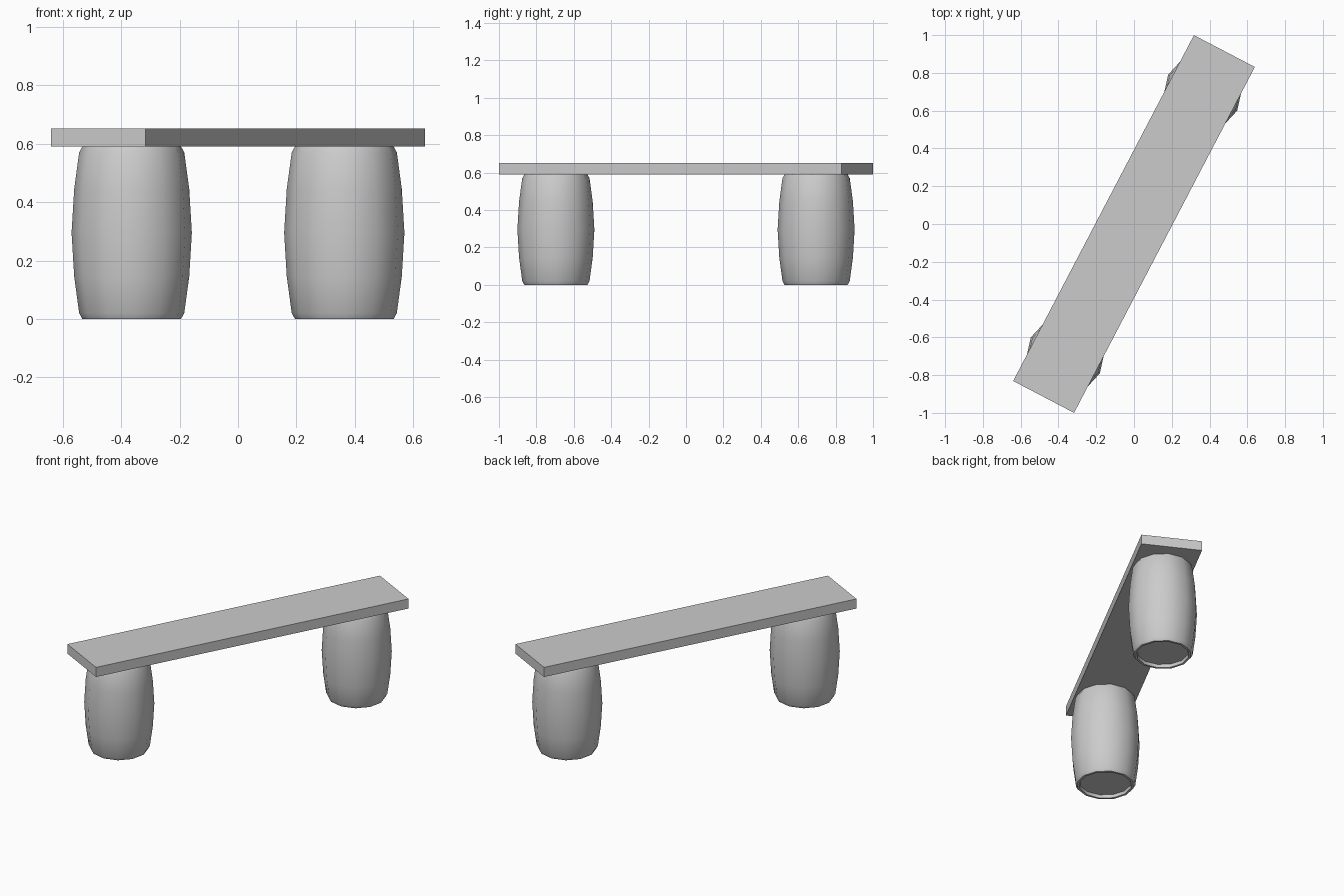
import bpy, bmesh
from math import sin, cos, pi, radians

if "Cube" in bpy.data.objects:
    bpy.data.objects.remove(bpy.data.objects["Cube"])

ANGLE = radians(62.4)   # direction of the bench's long axis
H = 0.59                # barrel height
SIDES = 12


def finish(bm, name, loc):
    bmesh.ops.recalc_face_normals(bm, faces=bm.faces)
    me = bpy.data.meshes.new(name)
    bm.to_mesh(me)
    bm.free()
    ob = bpy.data.objects.new(name, me)
    bpy.context.collection.objects.link(ob)
    ob.location = loc
    ob.rotation_euler.z = ANGLE
    return ob


def barrel(name, loc):
    # lower half: recessed head, rim, bulging staves; the upper half mirrors it
    half = [(0.152, 0.02), (0.155, 0.0), (0.169, 0.0), (0.180, 0.02), (0.197, 0.145)]
    profile = half + [(0.206, H / 2)] + [(r, H - z) for r, z in reversed(half)]
    bm = bmesh.new()
    rings = [[bm.verts.new((r * cos(2 * pi * i / SIDES), r * sin(2 * pi * i / SIDES), z))
              for i in range(SIDES)] for r, z in profile]
    for a, b in zip(rings, rings[1:]):
        for i in range(SIDES):
            j = (i + 1) % SIDES
            bm.faces.new((a[i], a[j], b[j], b[i]))
    bm.faces.new(rings[0])
    bm.faces.new(rings[-1])
    ob = finish(bm, name, loc)
    bpy.ops.object.select_all(action='DESELECT')
    ob.select_set(True)
    bpy.context.view_layer.objects.active = ob
    bpy.ops.object.shade_smooth_by_angle(angle=radians(35))


# barrel legs
for name, s in (("front_barrel", -1), ("back_barrel", 1)):
    barrel(name, (s * 0.785 * cos(ANGLE), s * 0.785 * sin(ANGLE), 0))

# plank seat
bm = bmesh.new()
bmesh.ops.create_cube(bm, size=1)
bmesh.ops.scale(bm, vec=(2.066, 0.364, 0.062), verts=bm.verts)
finish(bm, "plank_seat", (0, 0, H + 0.031))
